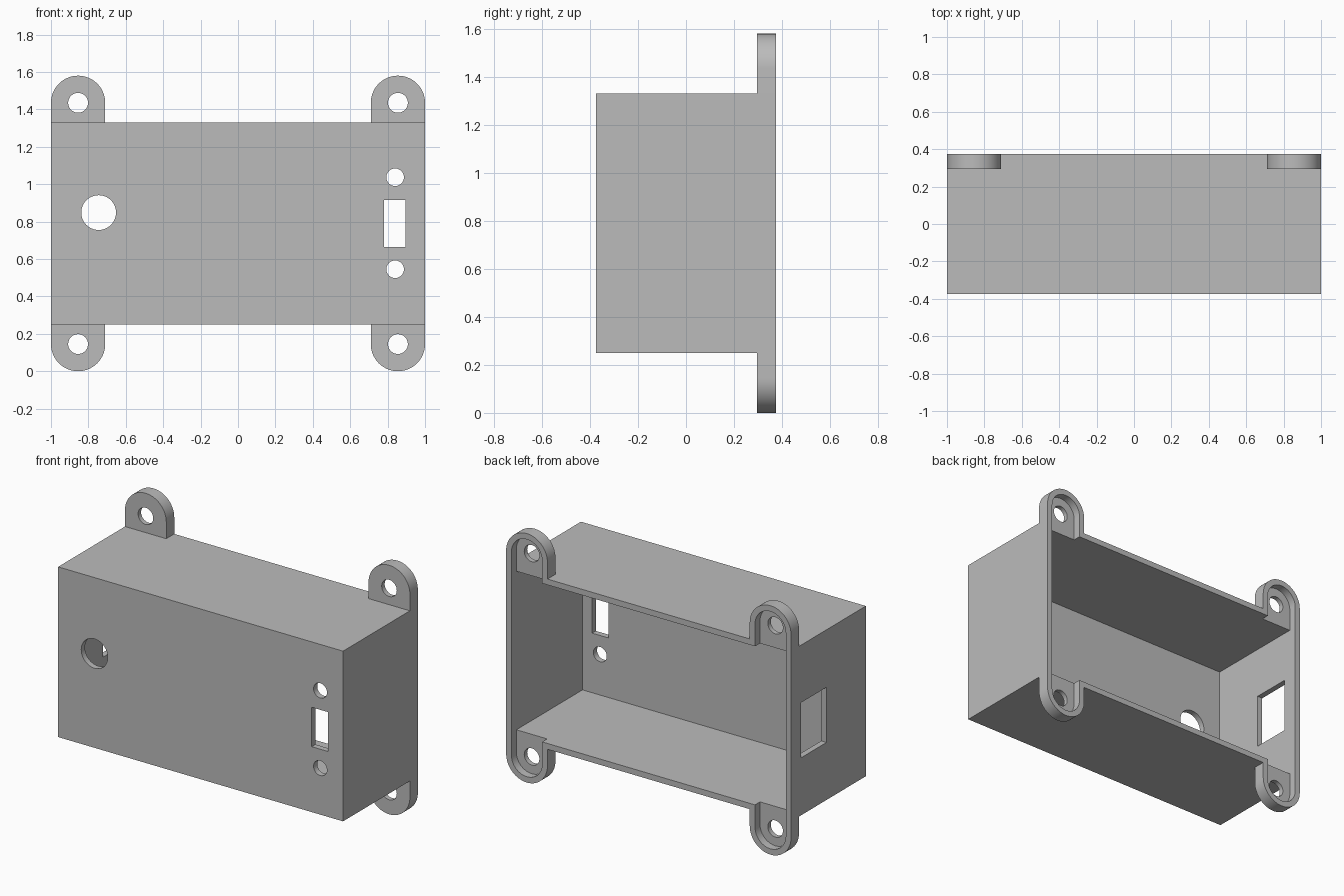
import bpy
import bmesh
from math import cos, sin, pi, radians

if "Cube" in bpy.data.objects:
    bpy.data.objects.remove(bpy.data.objects["Cube"], do_unlink=True)

# Main dimensions
WALL = 0.037
FRONT, BACK = -0.375, 0.375
BOTTOM, TOP = 0.25, 1.33
MID = (BOTTOM + TOP) / 2
EAR_R, EAR_FRONT = 0.145, 0.295
EAR_X, EAR_Z = 1 - EAR_R, 0.645      # ear centre, offsets from the box centre

grey = bpy.data.materials.new("plain grey")
grey.use_nodes = True
colour = (0.5, 0.5, 0.5, 1)
grey.diffuse_color = colour
grey.node_tree.nodes["Principled BSDF"].inputs["Base Color"].default_value = colour


def slab(name, outline, y0, y1):
    """Extrude an x-z outline from y0 to y1."""
    bm = bmesh.new()
    face = bm.faces.new([bm.verts.new((x, y0, z)) for x, z in outline])
    grown = bmesh.ops.extrude_face_region(bm, geom=[face])["geom"]
    moved = [v for v in grown if isinstance(v, bmesh.types.BMVert)]
    bmesh.ops.translate(bm, verts=moved, vec=(0, y1 - y0, 0))
    bmesh.ops.recalc_face_normals(bm, faces=bm.faces)
    mesh = bpy.data.meshes.new(name)
    bm.to_mesh(mesh)
    bm.free()
    mesh.materials.append(grey)
    obj = bpy.data.objects.new(name, mesh)
    bpy.context.collection.objects.link(obj)
    return obj


def rect(x0, x1, z0, z1):
    return [(x0, z0), (x1, z0), (x1, z1), (x0, z1)]


def circle(cx, cz, r, n=48):
    return [(cx + r * cos(2 * pi * i / n), cz + r * sin(2 * pi * i / n)) for i in range(n)]


def tab(cx, cz, r, up, base, n=28):
    """Half-round tab with straight sides running to height base."""
    arc = [(cx + r * cos(pi * i / n), cz + up * r * sin(pi * i / n)) for i in range(n + 1)]
    return arc + [(cx - r, base), (cx + r, base)]


def combine(target, tool, operation):
    mod = target.modifiers.new(operation, "BOOLEAN")
    mod.operation, mod.solver, mod.object = operation, "EXACT", tool
    bpy.context.view_layer.objects.active = target
    bpy.ops.object.modifier_apply(modifier=mod.name)
    bpy.data.objects.remove(tool, do_unlink=True)


# Outer shell with four mounting ears
case = slab("enclosure_case", rect(-1, 1, BOTTOM, TOP), FRONT, BACK)
ears = [(sx * EAR_X, MID + up * EAR_Z, up) for sx in (-1, 1) for up in (-1, 1)]
for cx, cz, up in ears:
    base = MID + up * 0.4
    combine(case, slab("ear", tab(cx, cz, EAR_R, up, base), EAR_FRONT, BACK), "UNION")

# Main cavity, open at the back
cavity = rect(-1 + WALL, 1 - WALL, BOTTOM + WALL, TOP - WALL)
combine(case, slab("cavity", cavity, FRONT + WALL, BACK + 0.1), "DIFFERENCE")

# Ear recesses that run into the cavity, and screw holes
for cx, cz, up in ears:
    recess = tab(cx, cz, EAR_R - WALL, up, MID + up * 0.4)
    combine(case, slab("recess", recess, EAR_FRONT + 0.03, BACK + 0.1), "DIFFERENCE")
    combine(case, slab("screw_hole", circle(cx, cz, 0.053), 0.2, 0.5), "DIFFERENCE")

# Front openings: round port, switch slot and its two screw holes
openings = [circle(-0.745, 0.848, 0.093), rect(0.78, 0.895, 0.665, 0.915),
            circle(0.84, 1.037, 0.047), circle(0.84, 0.545, 0.047)]
for outline in openings:
    combine(case, slab("front_opening", outline, FRONT - 0.1, FRONT + 0.1), "DIFFERENCE")

# Side window
combine(case, slab("side_window", rect(-1.1, -0.9, 0.615, 0.965), 0.02, 0.275), "DIFFERENCE")

# Smooth only the curved faces
for poly in case.data.polygons:
    poly.use_smooth = max(abs(c) for c in poly.normal) < 0.9999
case.data.set_sharp_from_angle(angle=radians(30))
